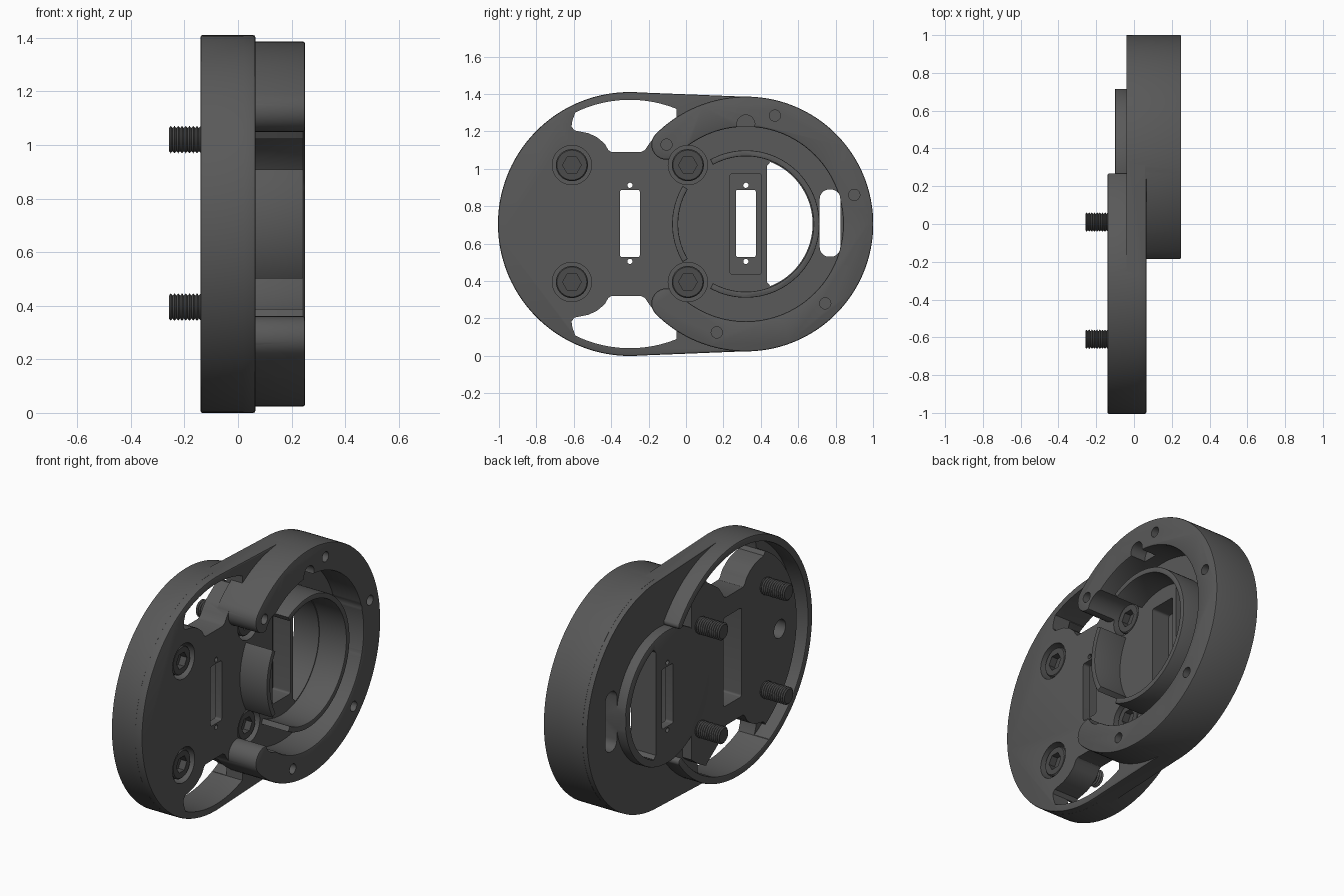
import bpy, bmesh
from math import cos, sin, radians, pi, acos, degrees

if "Cube" in bpy.data.objects:
    bpy.data.objects.remove(bpy.data.objects["Cube"])

ZC = 0.705          # height of both disc centres
YA, YB = -0.30, 0.32  # centres of rear disc and front ring
SCREWS = [(y, z) for y in (-0.61, 0.01) for z in (1.02, 0.395)]


def arc(y, z, r, a0, a1, n=48):
    return [(y + r * cos(radians(a0 + (a1 - a0) * i / n)),
             z + r * sin(radians(a0 + (a1 - a0) * i / n))) for i in range(n + 1)]


def circle(y, z, r, n=48):
    return arc(y, z, r, 0, 360, n)[:-1]


def rect(y, z, w, h, r=0.012):
    pts = []
    for k, (sy, sz) in enumerate(((1, 1), (-1, 1), (-1, -1), (1, -1))):
        pts += arc(y + sy * (w / 2 - r), z + sz * (h / 2 - r), r, 90 * k, 90 * k + 90, 5)
    return pts


def c_shape(y, r0, r1, a0, a1, n=120, rounded=True):
    """Arc band with optional round ends."""
    mid, hw = (r0 + r1) / 2, (r1 - r0) / 2
    out, inn = arc(y, ZC, r1, a0, a1, n), arc(y, ZC, r0, a1, a0, n)
    if not rounded:
        return out + inn
    e1 = (y + mid * cos(radians(a1)), ZC + mid * sin(radians(a1)))
    e0 = (y + mid * cos(radians(a0)), ZC + mid * sin(radians(a0)))
    cap1 = arc(*e1, hw, a1, a1 + 180, 16)[1:-1]
    cap0 = arc(*e0, hw, a0 + 180, a0 + 360, 16)[1:-1]
    return out + cap1 + inn + cap0


def prism(name, pts, x0, x1, bevel_at=None, width=0.008):
    """Extrude a y-z outline along x; optionally ease the rim of one end."""
    bm = bmesh.new()
    face = bm.faces.new([bm.verts.new((x0, y, z)) for y, z in pts])
    new = bmesh.ops.extrude_face_region(bm, geom=[face])["geom"]
    for v in new:
        if isinstance(v, bmesh.types.BMVert):
            v.co.x = x1
    bmesh.ops.recalc_face_normals(bm, faces=bm.faces)
    if bevel_at is not None:
        edges = [e for e in bm.edges if all(abs(v.co.x - bevel_at) < 1e-5 for v in e.verts)]
        bmesh.ops.bevel(bm, geom=edges, offset=width, segments=2, profile=0.5, affect='EDGES')
    me = bpy.data.meshes.new(name)
    bm.to_mesh(me)
    bm.free()
    ob = bpy.data.objects.new(name, me)
    bpy.context.collection.objects.link(ob)
    return ob


def combine(target, other, op):
    mod = target.modifiers.new("bool", 'BOOLEAN')
    mod.operation, mod.object, mod.solver = op, other, 'EXACT'
    bpy.context.view_layer.objects.active = target
    bpy.ops.object.modifier_apply(modifier=mod.name)
    bpy.data.objects.remove(other, do_unlink=True)


def add(target, *args, **kw):
    combine(target, prism("piece", *args, **kw), 'UNION')


def cut(target, *args, **kw):
    combine(target, prism("cutter", *args, **kw), 'DIFFERENCE')


def finish(ob, mat):
    ob.data.materials.clear()
    ob.data.materials.append(mat)
    bpy.ops.object.select_all(action='DESELECT')
    ob.select_set(True)
    bpy.context.view_layer.objects.active = ob
    bpy.ops.object.shade_smooth_by_angle(angle=radians(30))


def material(name, g):
    m = bpy.data.materials.new(name)
    m.diffuse_color = (g, g, g, 1)
    m.use_nodes = True
    m.node_tree.nodes["Principled BSDF"].inputs["Base Color"].default_value = m.diffuse_color
    return m


grey, dark = material("dark_grey", 0.1), material("screw_grey", 0.07)

# Main web: two discs joined by their outer tangents
t = degrees(acos(0.025 / (YB - YA)))
body = prism("adapter_body", arc(YA, ZC, 0.705, t, 360 - t, 96) + arc(YB, ZC, 0.68, -t, t, 96),
             -0.04, 0.065, bevel_at=0.065)

# Rear raised faces and rear rim
add(body, arc(YA, ZC, 0.61, 50, 310, 96), -0.10, 0.0)
add(body, circle(YB, ZC, 0.40, 96), -0.101, 0.01, bevel_at=-0.101)
add(body, c_shape(YA, 0.662, 0.7055, 37, 323), -0.14, 0.02, bevel_at=-0.14)

# Crescent windows, above and below
half = arc(YA, ZC, 0.664, 68, 116, 24)[::-1] + [
    (-.05, 1.29), (-.05, 1.255), (-.10, 1.22), (-.165, 1.175), (-.20, 1.13), (-.22, 1.10),
    (-.24, 1.09), (-.40, 1.09), (-.415, 1.1), (-.435, 1.135), (-.475, 1.168), (-.52, 1.19),
    (-.595, 1.205), (-.612, 1.225), (-.607, 1.26)]
for s in (1, -1):
    cut(body, [(y, ZC + s * (z - ZC)) for y, z in half], -0.3, 0.3)

# Front C-shaped ring and broken inner collar
add(body, c_shape(YB, 0.52, 0.681, -135, 135), -0.01, 0.25, bevel_at=0.25)
for a0, a1 in ((-119, 119), (149, 211)):
    add(body, c_shape(YB, 0.362, 0.394, a0, a1, 72, False), 0.02, 0.245, bevel_at=0.245, width=0.005)

# Screw counterbores, ring holes, locating notch and rear blind hole
for y, z in SCREWS:
    cut(body, circle(y, z, 0.105), 0.0, 0.3)
for a in (15, 75, 135, 255, 315):
    cut(body, circle(YB + 0.6 * cos(radians(a)), ZC + 0.6 * sin(radians(a)), 0.03, 24), 0.14, 0.3)
cut(body, circle(YB, 1.24, 0.048, 32), 0.15, 0.3)
cut(body, circle(-0.75, ZC, 0.055, 32), -0.2, 0.0)

# Connector openings with pockets and small fixing holes
cut(body, rect(YB, ZC, 0.17, 0.535), -0.05, 0.1)
cut(body, rect(YA, ZC, 0.17, 0.535), -0.2, 0.02)
for y in (YA, YB):
    cut(body, rect(y, ZC + 0.003, 0.107, 0.36), -0.3, 0.3)
    for dz in (-0.2, 0.207):
        cut(body, circle(y, ZC + dz, 0.014, 16), -0.3, 0.3)

# Half-moon window and side slot
cut(body, arc(YB, ZC, 0.357, -70, 70, 64) + [(0.45, 1.035), (0.432, 1.015), (0.432, 0.395), (0.45, 0.375)],
    -0.3, 0.3)
cut(body, rect(0.77, ZC + 0.005, 0.11, 0.36, 0.05), -0.3, 0.3)
finish(body, grey)


# Cap screws with ridged shanks and hex sockets
def screw(name, y, z, n=32):
    prof = [(0.052, 0), (0.052, 0.08), (0.046, 0.086), (-0.005, 0.086), (-0.005, 0.048)]
    x = -0.09
    while x > -0.245:
        prof += [(x, 0.043), (x - 0.007, 0.051)]
        x -= 0.014
    prof += [(-0.258, 0.042), (-0.258, 0)]
    bm = bmesh.new()
    rings = [[bm.verts.new((px, y + r * cos(2 * pi * i / n), z + r * sin(2 * pi * i / n)))
              for i in range(n)] if r else [bm.verts.new((px, y, z))] for px, r in prof]
    for a, b in zip(rings, rings[1:]):
        for i in range(n):
            j = (i + 1) % n
            q = [a[i % len(a)], a[j % len(a)], b[j % len(b)], b[i % len(b)]]
            bm.faces.new(list(dict.fromkeys(q)))
    bmesh.ops.recalc_face_normals(bm, faces=bm.faces)
    me = bpy.data.meshes.new(name)
    bm.to_mesh(me)
    bm.free()
    ob = bpy.data.objects.new(name, me)
    bpy.context.collection.objects.link(ob)
    cut(ob, circle(y, z, 0.05, 6), 0.012, 0.1)
    finish(ob, dark)


for k, (y, z) in enumerate(SCREWS):
    screw(f"cap_screw_{k + 1}", y, z)
